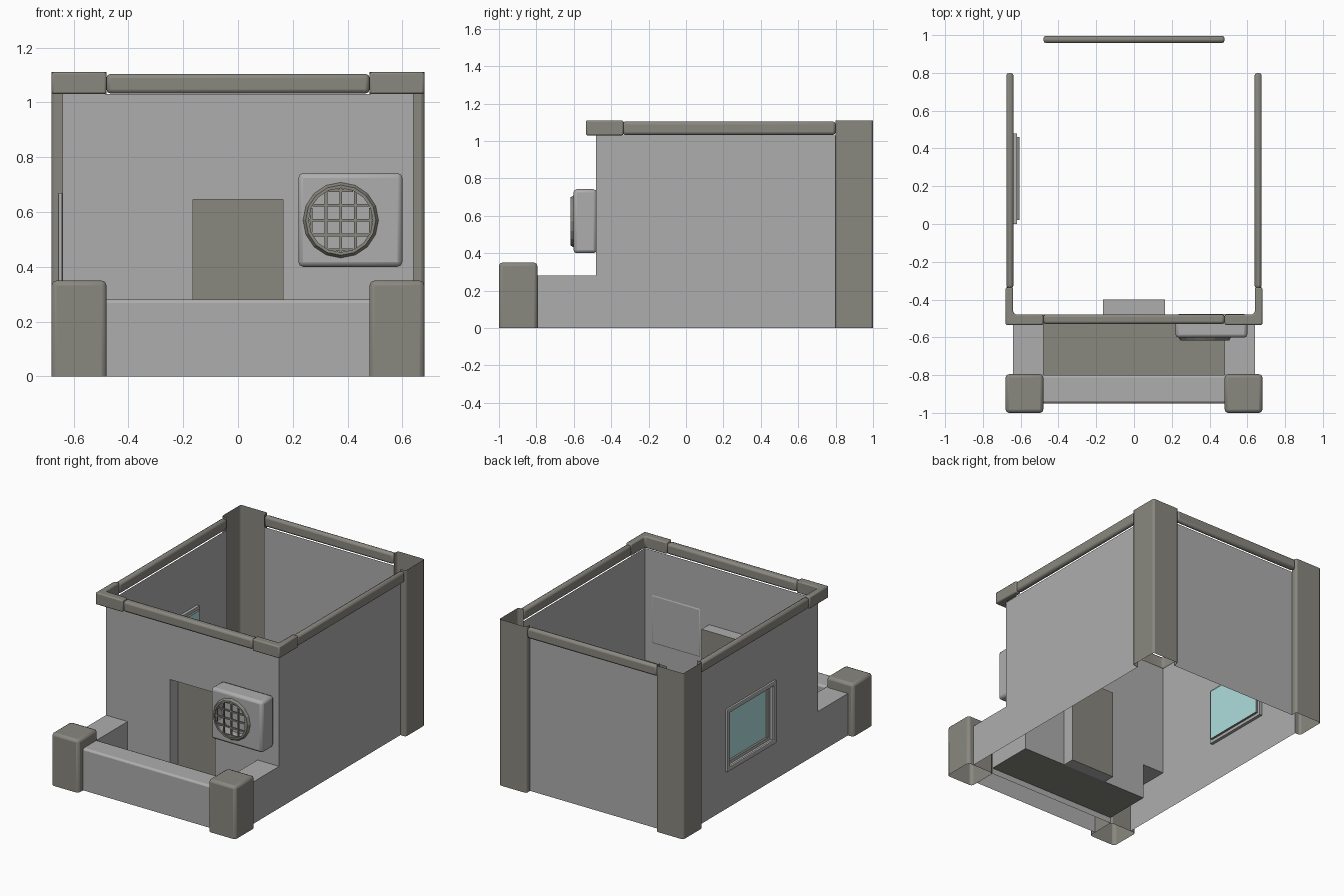
import bpy, bmesh, math
from mathutils import Vector

cube = bpy.data.objects.get("Cube")
if cube:
    bpy.data.objects.remove(cube, do_unlink=True)


def material(name, r, g, b):
    m = bpy.data.materials.new(name)
    m.use_nodes = True
    m.diffuse_color = (r, g, b, 1)
    m.node_tree.nodes["Principled BSDF"].inputs["Base Color"].default_value = (r, g, b, 1)
    return m


PLASTER = material("light grey plaster", 0.42, 0.42, 0.42)
STONE = material("warm grey stone", 0.25, 0.243, 0.212)
GLASS = material("pale blue glass", 0.43, 0.72, 0.72)


def finish(name, bm, mat, bevel=0.0, segments=2):
    me = bpy.data.meshes.new(name)
    bm.to_mesh(me)
    bm.free()
    me.materials.append(mat)
    ob = bpy.data.objects.new(name, me)
    bpy.context.collection.objects.link(ob)
    if bevel:
        mod = ob.modifiers.new("Bevel", "BEVEL")
        mod.width, mod.segments = bevel, segments
        mod.limit_method = "ANGLE"
        bpy.ops.object.select_all(action="DESELECT")
        ob.select_set(True)
        bpy.context.view_layer.objects.active = ob
        bpy.ops.object.shade_smooth_by_angle(angle=math.radians(50))
    return ob


def box(name, lo, hi, mat, bevel=0.0, omit=()):
    """Box between two corners; omit lists outward directions left open."""
    bm = bmesh.new()
    bmesh.ops.create_cube(bm, size=1)
    lo, hi = Vector(lo), Vector(hi)
    bm.normal_update()
    gone = [f for f in bm.faces if any(f.normal.dot(Vector(d)) > 0.9 for d in omit)]
    bmesh.ops.delete(bm, geom=gone, context="FACES")
    for v in bm.verts:
        v.co = Vector([(a + b) / 2 + c * (b - a) for a, b, c in zip(lo, hi, v.co)])
    return finish(name, bm, mat, bevel)


def strip(name, path, z0, z1, mat, bevel=0.0):
    """Upright skin that follows a path on the ground."""
    bm = bmesh.new()
    low = [bm.verts.new((x, y, z0)) for x, y in path]
    high = [bm.verts.new((x, y, z1)) for x, y in path]
    for i in range(len(path) - 1):
        bm.faces.new((low[i], low[i + 1], high[i + 1], high[i]))
    return finish(name, bm, mat, bevel)


def panel(name, us, vs, place, keep, mat, flip=False):
    """Flat grid of cells; keep decides which cells are filled."""
    bm = bmesh.new()
    for a, b in zip(us, us[1:]):
        for c, d in zip(vs, vs[1:]):
            if keep((a + b) / 2, (c + d) / 2):
                f = bm.faces.new([bm.verts.new(place(*p)) for p in ((a, c), (b, c), (b, d), (a, d))])
                if flip:
                    f.normal_flip()
    bmesh.ops.remove_doubles(bm, verts=bm.verts, dist=0.0001)
    return finish(name, bm, mat)


W, WF, WB = 0.64, -0.48, 0.96        # wall planes
OUT, IN = 0.68, 0.48                 # outer corner and inner edge of corner pieces
LOW, TOP, RIM, FLOOR = 0.28, 1.11, 1.03, 0.04
UP, DOWN = (0, 0, 1), (0, 0, -1)

# Front wall with door opening
panel("front_wall", [-W, -IN, -0.165, 0.165, IN, W], [FLOOR, LOW, 0.645, RIM],
      lambda u, v: (u, WF, v),
      lambda u, v: not (abs(u) < 0.165 and v < 0.645) and not (abs(u) > IN and v < LOW), PLASTER)
box("door_recess", (-0.165, WF, FLOOR), (0.165, -0.40, 0.645), PLASTER, omit=[(0, 1, 0), (0, -1, 0)])
strip("door", [(-0.165, -0.40), (0.165, -0.40)], FLOOR, 0.645, STONE)

# Back wall and side walls
strip("back_wall", [(IN, WB), (-IN, WB)], 0, RIM, PLASTER)
for side, s in (("left", 1), ("right", -1)):
    panel(side + "_wall", [-0.8, WF, 0, 0.48, 0.8], [0, 0.27, LOW, 0.65, RIM],
          lambda u, v: (s * W, u, v),
          lambda u, v: not (u < WF and v > LOW) and not (s < 0 and 0 < u < 0.48 and 0.27 < v < 0.65),
          PLASTER, flip=s < 0)

    # Back corner pillar, an open angled skin
    path = [(W, 0.8), (OUT, 0.8), (OUT, 1.0), (IN, 1.0), (IN, WB)]
    path = [(s * x, y) for x, y in path][::s]
    strip(side + "_back_pillar", path, 0, TOP, STONE, 0.012)

    # Porch side wall: top and inner skin
    x0, x1 = sorted((s * IN, s * W))
    box(side + "_porch_wall", (x0, -0.8, FLOOR), (x1, WF, LOW), PLASTER,
        omit=[DOWN, (0, 1, 0), (0, -1, 0), (s, 0, 0)])

    # Porch corner post
    x0, x1 = sorted((s * IN, s * OUT))
    box(side + "_porch_post", (x0, -1, 0), (x1, -0.795, 0.35), STONE, 0.018, omit=[DOWN])

    # Roof edge along the side
    x0, x1 = sorted((s * (W - 0.002), s * (OUT - 0.004)))
    box(side + "_roof_edge", (x0, -0.34, RIM + 0.002), (x1, 0.8, TOP - 0.006), STONE, 0.015)

    # Front roof corner, an angled block
    bm = bmesh.new()
    outline = [(W, -0.335), (OUT, -0.335), (OUT, -0.535), (IN, -0.535), (IN, WF),
               (W - 0.02, WF), (W - 0.005, WF + 0.005), (W, WF + 0.02)]
    base = bm.faces.new([bm.verts.new((s * x, y, RIM)) for x, y in outline])
    ext = bmesh.ops.extrude_face_region(bm, geom=[base])
    moved = [g for g in ext["geom"] if isinstance(g, bmesh.types.BMVert)]
    bmesh.ops.translate(bm, verts=moved, vec=(0, 0, TOP - RIM))
    bmesh.ops.recalc_face_normals(bm, faces=bm.faces)
    finish(side + "_roof_corner", bm, STONE, 0.008)

# Roof edges at front and back
box("front_roof_edge", (-IN, -0.53, RIM + 0.002), (IN, WF + 0.002, TOP - 0.006), STONE, 0.015)
box("back_roof_edge", (-IN, WB - 0.002, RIM + 0.002), (IN, 0.996, TOP - 0.006), STONE, 0.015)

# Porch floor and front parapet
panel("porch_floor", [-IN, IN], [-0.8, WF], lambda u, v: (u, v, FLOOR), lambda u, v: True, STONE)
box("porch_parapet", (-IN, -0.95, 0), (IN, -0.8, LOW), PLASTER, 0.012,
    omit=[DOWN, (1, 0, 0), (-1, 0, 0)])

# Window in the right wall: raised frame, stepped recess, glass
frame = panel("window_frame", [-0.02, 0.01, 0.47, 0.50], [0.25, 0.28, 0.64, 0.67],
              lambda u, v: (-0.657, u, v),
              lambda u, v: not (0.01 < u < 0.47 and 0.28 < v < 0.64), PLASTER, flip=True)
mod = frame.modifiers.new("Thickness", "SOLIDIFY")
mod.thickness = 0.017
mod = frame.modifiers.new("Bevel", "BEVEL")
mod.width, mod.segments = 0.006, 2
ends = [(1, 0, 0), (-1, 0, 0)]
box("window_recess", (-W, 0, 0.27), (-0.62, 0.48, 0.65), PLASTER, omit=ends)
panel("window_ledge", [0, 0.02, 0.46, 0.48], [0.27, 0.29, 0.63, 0.65],
      lambda u, v: (-0.62, u, v),
      lambda u, v: not (0.02 < u < 0.46 and 0.29 < v < 0.63), PLASTER, flip=True)
box("window_inner_recess", (-0.62, 0.02, 0.29), (-0.605, 0.46, 0.63), STONE, omit=ends)
panel("window_glass", [0.02, 0.46], [0.29, 0.63], lambda u, v: (-0.605, u, v),
      lambda u, v: True, GLASS, flip=True)

# Wall fan unit: housing with round hole
CX, CZ, R = 0.375, 0.57, 0.117
housing = box("fan_housing", (0.22, -0.602, 0.40), (0.60, -0.477, 0.742), PLASTER, 0.018)


def facing_cylinder(name, radius, y0, y1, mat):
    bm = bmesh.new()
    bmesh.ops.create_cone(bm, cap_ends=True, segments=16, radius1=radius, radius2=radius, depth=y1 - y0)
    for v in bm.verts:
        x, y, z = v.co
        v.co = (CX + x, (y0 + y1) / 2 + z, CZ - y)
    return finish(name, bm, mat)


def cut(target, cutter):
    mod = target.modifiers.new("Hole", "BOOLEAN")
    mod.operation, mod.object, mod.solver = "DIFFERENCE", cutter, "EXACT"
    cutter.hide_render = True
    cutter.hide_set(True)


cut(housing, facing_cylinder("fan_hole_cutter", R, -0.65, -0.54, PLASTER))

# Fan ring, sloped on its outer side
bm = bmesh.new()
profile = [(R, -0.585), (R, -0.618), (0.128, -0.618), (0.139, -0.600)]
verts = [bm.verts.new((CX + r, y, CZ)) for r, y in profile]
edges = [bm.edges.new(pair) for pair in zip(verts, verts[1:])]
bmesh.ops.spin(bm, geom=verts + edges, cent=(CX, 0, CZ), axis=(0, 1, 0), angle=math.tau, steps=16)
bmesh.ops.remove_doubles(bm, verts=bm.verts, dist=0.0001)
bmesh.ops.recalc_face_normals(bm, faces=bm.faces)
finish("fan_ring", bm, STONE)

# Fan grille bars, trimmed to the ring
for i in range(-2, 3):
    d = i * 0.054
    h, t = math.sqrt(max(R * R - d * d, 0)), 0.005
    box("grille_upright", (CX + d - t, -0.612, CZ - h), (CX + d + t, -0.602, CZ + h), STONE)
    box("grille_crossbar", (CX - h, -0.610, CZ + d - t), (CX + h, -0.600, CZ + d + t), STONE)
